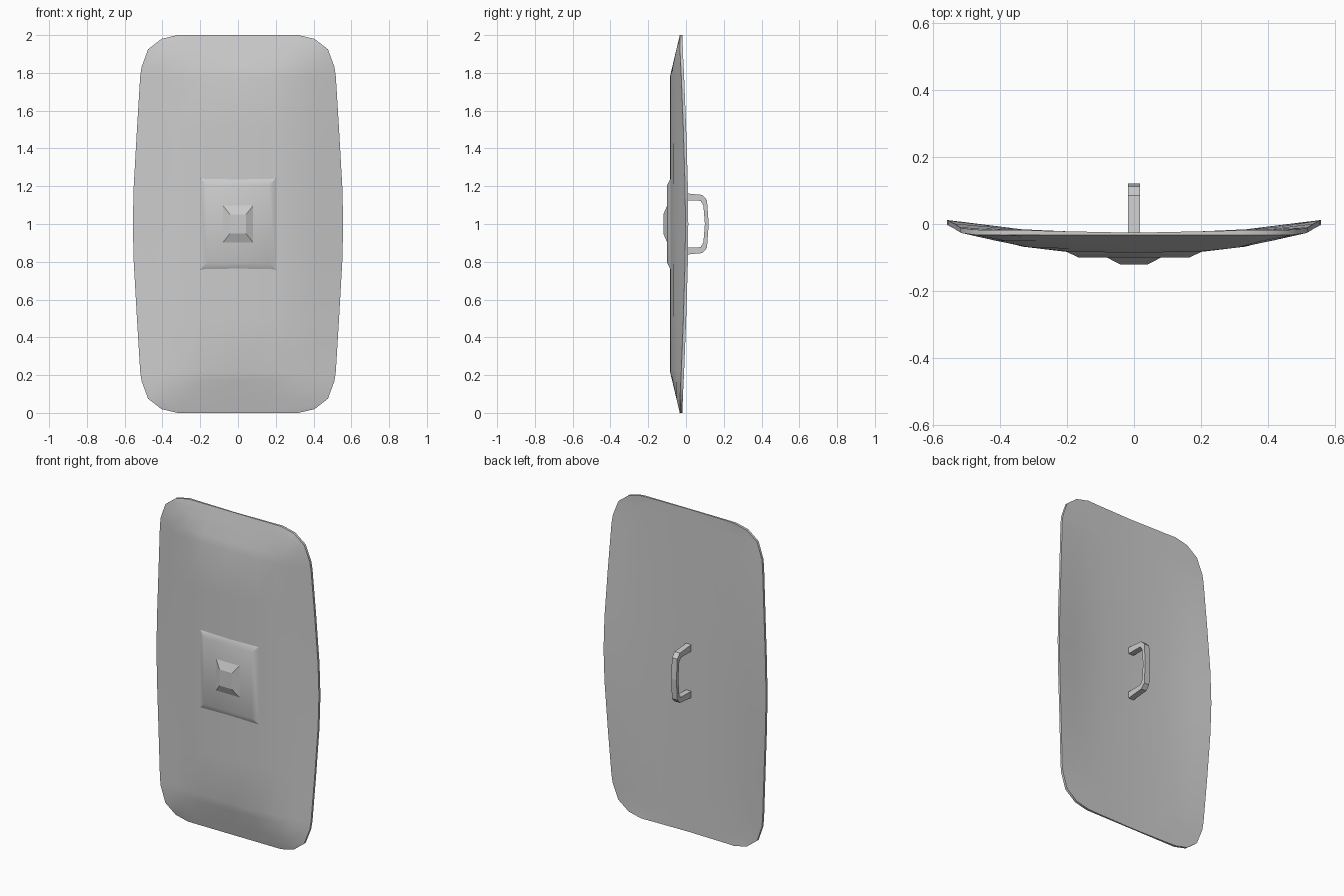
import bpy, bmesh

if "Cube" in bpy.data.objects:
    bpy.data.objects.remove(bpy.data.objects["Cube"])

def make_object(name, verts, faces, smooth=None):
    mesh = bpy.data.meshes.new(name)
    mesh.from_pydata(verts, [], faces)
    bm = bmesh.new()
    bm.from_mesh(mesh)
    bmesh.ops.recalc_face_normals(bm, faces=bm.faces)
    bm.to_mesh(mesh)
    bm.free()
    ob = bpy.data.objects.new(name, mesh)
    bpy.context.collection.objects.link(ob)
    if smooth is not None:
        bpy.ops.object.select_all(action='DESELECT')
        ob.select_set(True)
        bpy.context.view_layer.objects.active = ob
        bpy.ops.object.shade_smooth_by_angle(angle=smooth)
    return ob

def lerp_table(table, t):
    for (a, va), (b, vb) in zip(table, table[1:]):
        if t <= b:
            return va + (vb - va) * (t - a) / (b - a)
    return table[-1][1]

# Shield board: half width and rim depth by height above the middle
WIDTH = [(0, .557), (.2, .552), (.5, .535), (.78, .518), (.83, .511),
         (.925, .476), (.98, .405), (1.0, .32)]
RIM_Y = [(0, -.003), (.2, -.005), (.5, -.014), (.78, -.025), (.925, -.032), (1.0, -.033)]
CROWN_Z = [(0, -.085), (.78, -.085), (1.0, -.033)]
FRACTIONS = [0, .36, .6, .8, 1]
RIM = .015

def front_y(x, h, w):
    knots = [k for k in ((0, -.085), (.2, -.083), (.335, -.067)) if k[0] < w - .01]
    across = lerp_table(knots + [(w, lerp_table(RIM_Y, h))], x)
    return max(across, lerp_table(CROWN_Z, h))

def back_y(x, h, w):
    # the back is far flatter than the front
    return lerp_table([(0, -.026), (min(.3, w * .9), -.02), (w, lerp_table(RIM_Y, h) + RIM)], x)

heights = [-h for h, _ in reversed(WIDTH)] + [h for h, _ in WIDTH[1:]]
columns = [-f for f in reversed(FRACTIONS)] + FRACTIONS[1:]
nr, nc = len(heights), len(columns)
verts = []
for depth in (front_y, back_y):
    for h in heights:
        w = lerp_table(WIDTH, abs(h))
        verts += [(f * w, depth(abs(f) * w, abs(h), w), 1 + h) for f in columns]
n = nr * nc
faces = []
for r in range(nr - 1):
    for c in range(nc - 1):
        q = (r * nc + c, r * nc + c + 1, (r + 1) * nc + c + 1, (r + 1) * nc + c)
        faces += [q, tuple(i + n for i in reversed(q))]
# rim joining the front and back skins
rim = ([c for c in range(nc)] + [r * nc + nc - 1 for r in range(1, nr)]
       + [(nr - 1) * nc + c for c in range(nc - 2, -1, -1)]
       + [r * nc for r in range(nr - 2, 0, -1)])
for a, b in zip(rim, rim[1:] + rim[:1]):
    faces.append((a, b, b + n, a + n))
make_object("shield_board", verts, faces, .6)

# Raised plate and boss: stepped frustums on the front
def frustum(name, base, top, smooth=None):
    verts = [(sx * hx, y, 1 + sz * hz) for hx, hz, y in (base, top)
             for sx, sz in ((-1, -1), (1, -1), (1, 1), (-1, 1))]
    faces = [(4, 5, 6, 7)] + [(i, (i + 1) % 4, (i + 1) % 4 + 4, i + 4) for i in range(4)]
    faces.append((3, 2, 1, 0))
    return make_object(name, verts, faces, smooth)

frustum("front_plate", (.2, .24, -.083), (.165, .205, -.1), .6)
frustum("front_boss", (.082, .1, -.099), (.042, .05, -.12))

# Grip handle: bent bar swept along paired outer and inner profiles
outer = [(-.03, .165), (.085, .154), (.111, .127), (.12, 0)]
inner = [(-.03, .124), (.077, .123), (.092, .098), (.1, 0)]
outer += [(y, -z) for y, z in reversed(outer[:-1])]
inner += [(y, -z) for y, z in reversed(inner[:-1])]
verts, faces = [], []
for (yo, zo), (yi, zi) in zip(outer, inner):
    verts += [(-.018, yo, 1 + zo), (.018, yo, 1 + zo), (.018, yi, 1 + zi), (-.018, yi, 1 + zi)]
for s in range(len(outer) - 1):
    for i in range(4):
        j = (i + 1) % 4
        faces.append((s * 4 + i, s * 4 + j, s * 4 + 4 + j, s * 4 + 4 + i))
last = len(verts)
faces += [(0, 1, 2, 3), (last - 1, last - 2, last - 3, last - 4)]
make_object("grip_handle", verts, faces)
